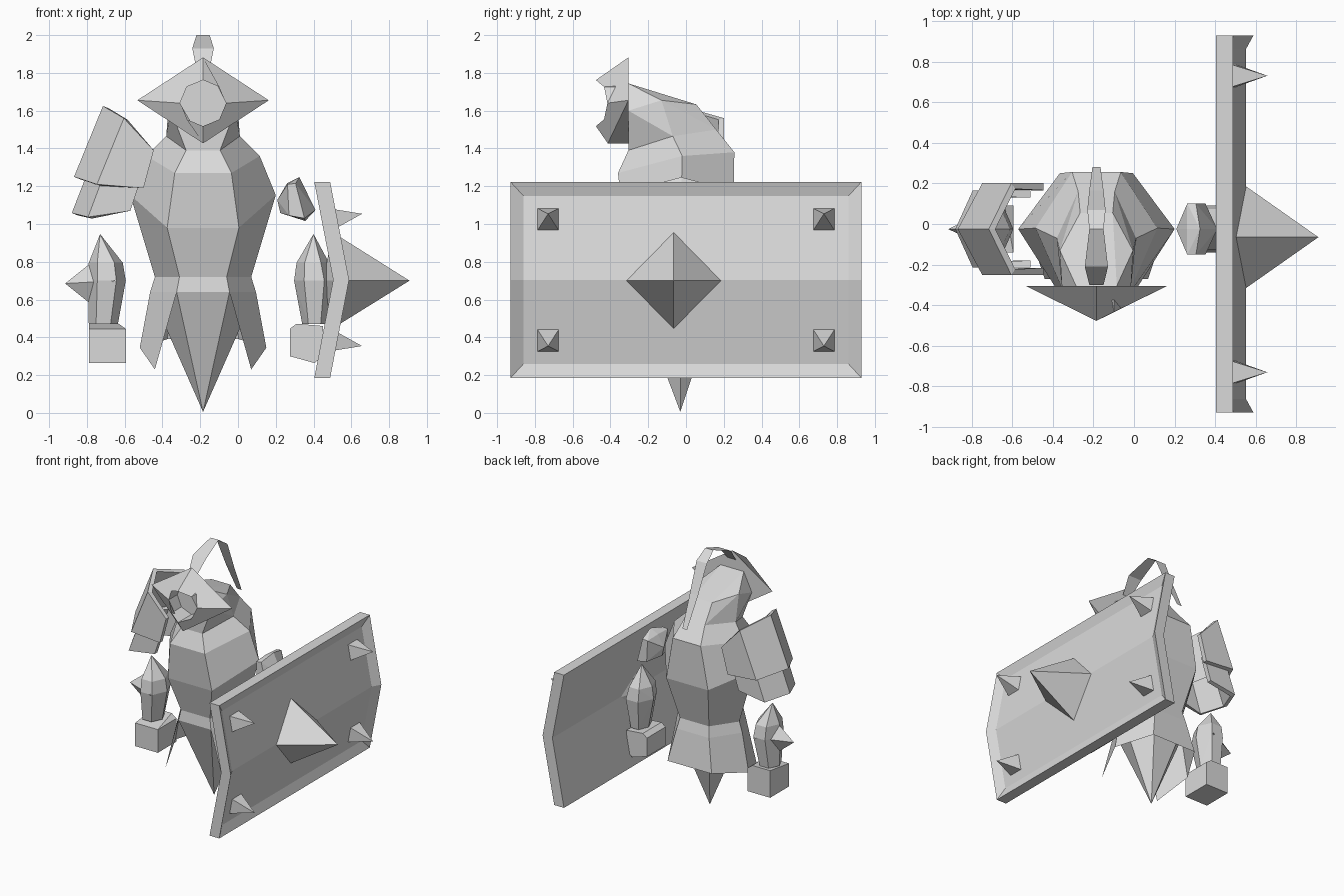
import bpy, bmesh, math
from mathutils import Vector

cube = bpy.data.objects.get("Cube")
if cube:
    bpy.data.objects.remove(cube, do_unlink=True)

metal = bpy.data.materials.new("light grey")
metal.use_nodes = True
GREY = (0.7, 0.7, 0.7, 1)
metal.diffuse_color = GREY
for n in metal.node_tree.nodes:
    if n.type == 'BSDF_PRINCIPLED':
        n.inputs["Base Color"].default_value = GREY

CX = -0.185   # centre line of the body
AY = -0.025   # depth of the arms


def finish(name, bm, recalc=True):
    if recalc:
        bmesh.ops.recalc_face_normals(bm, faces=bm.faces[:])
    me = bpy.data.meshes.new(name)
    bm.to_mesh(me)
    bm.free()
    me.materials.append(metal)
    ob = bpy.data.objects.new(name, me)
    bpy.context.scene.collection.objects.link(ob)
    return ob


def mesh(name, verts, faces, recalc=True):
    bm = bmesh.new()
    vs = [bm.verts.new(v) for v in verts]
    for f in faces:
        bm.faces.new([vs[i] for i in f])
    return finish(name, bm, recalc)


def hull(name, pts):
    bm = bmesh.new()
    for p in pts:
        bm.verts.new(p)
    bmesh.ops.convex_hull(bm, input=bm.verts[:])
    bmesh.ops.delete(bm, geom=[v for v in bm.verts if not v.link_faces], context='VERTS')
    bmesh.ops.dissolve_limit(bm, angle_limit=math.radians(2), verts=bm.verts[:], edges=bm.edges[:])
    return finish(name, bm)


def loft(name, rings, caps=True, skip=()):
    n = len(rings[0])
    verts = [v for r in rings for v in r]
    faces = [(k * n + i, k * n + (i + 1) % n, (k + 1) * n + (i + 1) % n, (k + 1) * n + i)
             for k in range(len(rings) - 1) for i in range(n) if i not in skip]
    if caps:
        faces += [tuple(range(n)), tuple(range((len(rings) - 1) * n, len(rings) * n))]
    return mesh(name, verts, faces)


def hexring(front, side, back):
    """Six-sided body ring from its half: front, side and back corner."""
    half = [front, side, back]
    return [(CX + x, y, z) for x, y, z in half] + [(CX - x, y, z) for x, y, z in reversed(half)]


# Torso
neck = hexring((.09, -.305, 1.39), (.195, -.07, 1.465), (.09, .16, 1.5))
chest = hexring((.15, -.36, 1.27), (.30, -.02, 1.36), (.12, .256, 1.38))
belly = hexring((.19, -.33, .98), (.385, -.025, 1.153), (.18, .25, 1.05))
waist = hexring((.125, -.26, .72), (.255, -.03, .72), (.125, .16, .72))
belt = hexring((.14, -.27, .64), (.28, -.03, .64), (.14, .18, .64))
loft("torso", [neck, chest, belly, waist, belt])

# Pointed lower body
hull("lower_body", belt + [(CX, -.03, .005)])

# Skirt, open at the front
hem = hexring((.255, -.27, .23), (.335, -.03, .345), (.19, .22, .39))
loft("skirt", [belt, hem], caps=False, skip=(5,))

# Hooded head, leaning forward
hull("head", neck + [(CX + s * x, y, z) for s in (-1, 1) for x, y, z in
                     ((.18, -.13, 1.655), (.08, .055, 1.633), (.1, -.305, 1.744), (.17, -.305, 1.6))])

# Diamond face guard with an eight-sided opening
R, ZC = 0.122, 1.64
octo = []
for i in range(8):
    a = math.radians(90 + 45 * i)
    dx = R * math.cos(a)
    octo.append((CX + dx, -.477 + .5 * abs(dx), ZC + R * math.sin(a)))
verts = [(CX, -.305, 1.882), (CX - .348, -.305, 1.655), (CX, -.414, 1.427),
         (CX + .348, -.305, 1.655), (CX, -.305, 1.427)]
verts += octo + [(x, -.31, z) for x, y, z in octo]
faces = [(0, 1, 7, 6, 5), (1, 2, 9, 8, 7), (2, 3, 11, 10, 9), (3, 0, 5, 12, 11),
         (1, 4, 2), (2, 4, 3), (0, 3, 4, 1)]
faces += [(5 + i, 5 + (i + 1) % 8, 13 + (i + 1) % 8, 13 + i) for i in range(8)]
mesh("face_guard", verts, faces)

# Thin plume: depth, height and half width along its path
plume = [(-.30, 1.82, .035), (-.21, 1.93, .057), (-.025, 2.0, .035),
         (.07, 1.935, .045), (.165, 1.72, .035), (.28, 1.49, .02)]
verts = [(CX + s * w, y, z) for y, z, w in plume for s in (-1, 1)]
mesh("plume", verts, [(2 * i, 2 * i + 1, 2 * i + 3, 2 * i + 2) for i in range(len(plume) - 1)], False)


# Shoulder plates: folded shells open towards the body
def folded_plate(name, depth, top, bottom):
    """top and bottom give (x, z) of the inner edge, the corner and the ridge."""
    def row(p):
        i, c, r = p
        return [(i[0], AY + depth, i[1]), (c[0], AY + depth, c[1]), (r[0], AY, r[1]),
                (c[0], AY - depth, c[1]), (i[0], AY - depth, i[1])]
    ob = mesh(name, row(top) + row(bottom), [(i, i + 5, i + 6, i + 1) for i in range(4)], False)
    mod = ob.modifiers.new("thickness", 'SOLIDIFY')
    mod.thickness = 0.035
    mod.offset = -1


folded_plate("right_shoulder_plate", .226, ((-.446, 1.39), (-.604, 1.56), (-.715, 1.625)),
             ((-.50, 1.19), (-.747, 1.21), (-.868, 1.25)))
folded_plate("right_lower_shoulder_plate", .19, ((-.51, 1.25), (-.71, 1.26), (-.79, 1.29)),
             ((-.57, 1.07), (-.794, 1.037), (-.88, 1.058)))


# Gauntlets: six-sided rings ending in a point
def gauntlet(name, tip, rings):
    pts = [tip]
    for x0, x1, dy, z in rings:
        m, h = (x0 + x1) / 2, (x1 - x0) / 2
        pts += [(m + h * u, AY + dy * v, z) for u, v in
                ((-1, 0), (-.5, 1), (.5, 1), (1, 0), (.5, -1), (-.5, -1))]
    hull(name, pts)


gauntlet("right_gauntlet", (-.73, AY, .947),
         ((-.79, -.61, .10, .795), (-.795, -.594, .115, .70), (-.79, -.636, .08, .47)))
gauntlet("left_gauntlet", (.40, AY, .947),
         ((.31, .482, .10, .795), (.297, .51, .115, .70), (.34, .47, .08, .47)))

# Spike on the right gauntlet
hull("right_gauntlet_spike", [(-.915, AY, .685), (-.79, AY, .785), (-.79, AY, .585),
                              (-.65, AY - .125, .70), (-.65, AY + .125, .70)])

# Fists: boxes whose front and outer top edges drop a little
hull("right_fist", [(x, y, .264) for x in (-.79, -.594) for y in (-.14, .09)]
     + [(-.79, -.14, .445), (-.594, -.14, .445), (-.79, .09, .475), (-.636, .09, .475), (-.594, .09, .445)])
hull("left_fist", [(x, y, z) for y in (-.14, .09) for x, z in
                   ((.274, .30), (.405, .264), (.45, .30), (.45, .46), (.31, .472), (.274, .445))])

# Left upper arm: tilted faceted block
hull("left_upper_arm",
     [(x, AY, z) for x, z in ((.26, 1.216), (.325, 1.248), (.41, 1.074),
                              (.356, 1.016), (.224, 1.058), (.208, 1.127))]
     + [(x, AY + s * .125, z) for s in (-1, 1) for x, z in
        ((.262, 1.21), (.305, 1.215), (.352, 1.03), (.27, 1.045))])

# Shield: bent slab with a sunken panel on its outer side
ZM, Z0, Z1, W = .704, .186, 1.222, .928
profile = [(.404, Z0), (.504, ZM), (.404, Z1), (.488, Z1), (.588, ZM), (.488, Z0)]
bm = bmesh.new()
a = [bm.verts.new((x, -W, z)) for x, z in profile]
b = [bm.verts.new((x, W, z)) for x, z in profile]
outer = []
for i in range(6):
    j = (i + 1) % 6
    f = bm.faces.new((a[i], a[j], b[j], b[i]))
    if i in (3, 4):
        outer.append(f)
for side in (a, b):
    bm.faces.new((side[0], side[1], side[4], side[5]))
    bm.faces.new((side[1], side[2], side[3], side[4]))
bmesh.ops.recalc_face_normals(bm, faces=bm.faces[:])
bmesh.ops.inset_region(bm, faces=outer, thickness=.067, depth=-.036, use_even_offset=True)
finish("shield", bm)


def panel_x(z):
    return .55 - .1 * abs(z - ZM) / .518


# Large central spike
SY = -.065
hull("shield_centre_spike", [(.908, SY, .70), (panel_x(.95), SY, .955), (panel_x(.45), SY, .447),
                             (.545, SY - .255, .70), (.545, SY + .255, .70), (.45, SY, .70)])

# Four corner spikes
for sy, yn in ((-1, "front"), (1, "back")):
    for sz, zn in ((1, "upper"), (-1, "lower")):
        y, z = sy * .73, ZM + sz * .32
        base = [(panel_x(z + dz) - .005, y + dy, z + dz) for dy in (-.058, .058) for dz in (-.06, .06)]
        hull("shield_%s_%s_spike" % (zn, yn), base + [(.657, y, ZM + sz * .35)])
